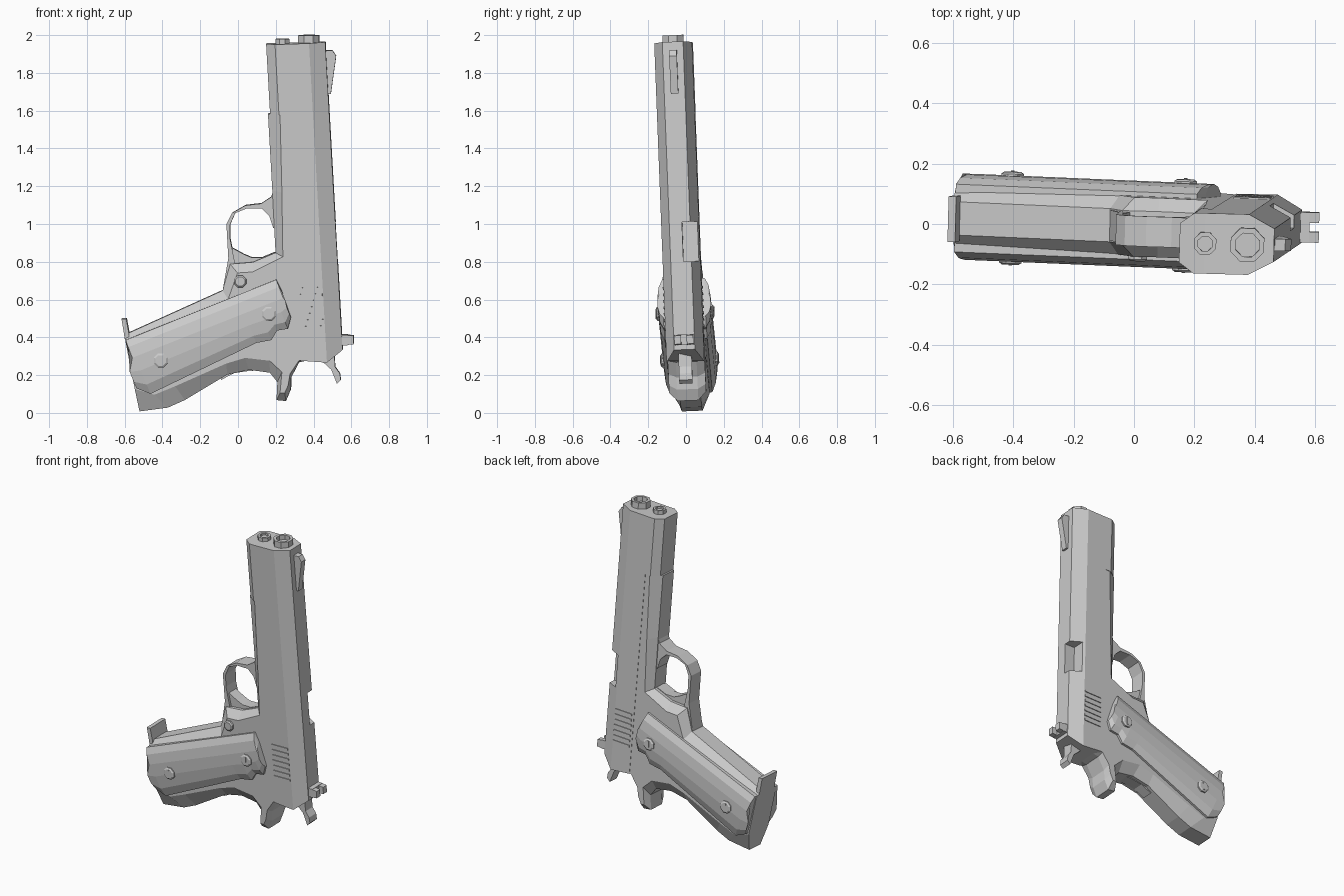
import bpy, bmesh, math
from mathutils import Vector

if "Cube" in bpy.data.objects:
    bpy.data.objects.remove(bpy.data.objects["Cube"])

steel = bpy.data.materials.new("grey_steel")
steel.diffuse_color = (0.6, 0.6, 0.6, 1)
steel.use_nodes = True
steel.node_tree.nodes["Principled BSDF"].inputs["Base Color"].default_value = steel.diffuse_color

# Slightly tilted centre plane: y = A + B*x + C*z, v is the offset along its normal
A, B, C = 0.020, -0.026, -0.040


def place(x, v, z):
    return (x - B * v, A + B * x + C * z + v, z - C * v)


def loft(name, rings):
    """Join rings of (x, v, z) points with quads and cap both ends."""
    bm = bmesh.new()
    vs = [[bm.verts.new(place(*p)) for p in ring] for ring in rings]
    n = len(vs[0])
    for r0, r1 in zip(vs, vs[1:]):
        for i in range(n):
            j = (i + 1) % n
            bm.faces.new((r0[i], r0[j], r1[j], r1[i]))
    bm.faces.new(vs[0][::-1])
    bm.faces.new(vs[-1])
    bmesh.ops.remove_doubles(bm, verts=bm.verts, dist=1e-5)
    bmesh.ops.recalc_face_normals(bm, faces=bm.faces)
    me = bpy.data.meshes.new(name)
    bm.to_mesh(me)
    bm.free()
    me.materials.append(steel)
    ob = bpy.data.objects.new(name, me)
    bpy.context.collection.objects.link(ob)
    return ob


def plate(name, outline, v0, v1):
    """Side profile extruded from v0 to v1."""
    return loft(name, [[(x, v, z) for x, z in outline] for v in (v0, v1)])


def layered(name, layers):
    """Stack of (outline, v) layers."""
    return loft(name, [[(x, v, z) for x, z in o] for o, v in layers])


def disc(cx, cz, r, n=8):
    return [(cx + r * math.cos((i + .5) * math.tau / n),
             cz + r * math.sin((i + .5) * math.tau / n)) for i in range(n)]


def top_x(z):
    """Sighting edge of the slide."""
    return 0.555 - 0.0563 * (z - 0.33)


# Slide: (depth below the sighting edge, half width, z)
def slide_ring(half):
    side = [(top_x(z) - t, v, z) for t, v, z in half]
    return side + [(x, -v, z) for x, v, z in reversed(side)]


slide = loft("slide", [
    slide_ring([(0, .055, .335), (.085, .1, .27), (.222, .1, .28)]),
    slide_ring([(0, .055, 1.965), (.085, .1, 1.96), (.23, .1, 1.955)])])
loft("slide_nose", [
    slide_ring([(.1, .1, z0), (.265, .1, z0), (.313, .065, z0)])
    for z0 in (1.582, 1.955)])

# Ejection port cut into one upper corner of the slide
cutter = loft("port_cutter", [
    [(top_x(z) - .07, .012, z), (top_x(z) + .1, .012, z),
     (top_x(z) + .1, .15, z), (top_x(z) - .07, .15, z)] for z in (.80, 1.01)])
cutter.hide_render = True
cut = slide.modifiers.new("port", 'BOOLEAN')
cut.operation = 'DIFFERENCE'
cut.solver = 'EXACT'
cut.object = cutter
bpy.context.view_layer.objects.active = slide
bpy.ops.object.modifier_apply(modifier="port")
bpy.data.objects.remove(cutter)

# Rear slide serrations on both sides
for i in range(7):
    z = .45 + i * .034
    x = top_x(z)
    bar = [(x - .21, z), (x - .09, z + .004), (x - .09, z + .016), (x - .21, z + .012)]
    for s in (1, -1):
        plate("serration", bar, s * .095, s * .105)


# Barrel with bore, and recoil rod
def tube(name, cx, r, bore, z0, z1, depth):
    rings = []
    for rad, z in ((r, z0), (r, z1), (bore, z1), (bore, z1 - depth)):
        rings.append([(x, v, z) for x, v in disc(cx, 0, rad)])
    loft(name, rings)


tube("barrel", .375, .06, .042, 1.9, 2.0, .03)
tube("recoil_rod", .235, .04, .026, 1.9, 1.98, .012)

# Sights
plate("front_sight", [(.455, 1.92), (.5, 1.92), (.52, 1.89), (.492, 1.69), (.47, 1.69)],
      -.02, .02)
plate("rear_sight_base", [(.54, .36), (.58, .36), (.58, .415), (.54, .415)], -.05, .05)
for s in (1, -1):
    plate("rear_sight_ear", [(.56, .36), (.612, .365), (.612, .41), (.56, .415)],
          s * .015, s * .05)

# Frame and grip: outer outline paired with a narrower outline on the flanks
frame_pairs = [
    (.16, 1.585, .225, 1.585), (.183, 1.18, .235, 1.17), (.2, .85, .24, .83),
    (.08, .80, .08, .75), (-.04, .79, 0, .745), (-.08, .65, -.05, .605),
    (-.6, .415, -.592, .375), (-.52, .01, -.544, .13), (-.37, .03, -.44, .10),
    (-.28, .07, -.33, .145), (-.055, .205, -.06, .265), (.06, .23, .04, .295),
    (.17, .215, .17, .28), (.21, .165, .235, .22), (.205, .07, .225, .11),
    (.255, .065, .25, .11), (.28, .125, .268, .15), (.283, .19, .278, .21),
    (.325, .27, .325, .28), (.37, .28, .37, .29), (.30, 1.585, .30, 1.585)]
outer = [(a, b) for a, b, c, d in frame_pairs]
inner = [(c, d) for a, b, c, d in frame_pairs]
layered("frame", [(inner, -.098), (outer, -.055), (outer, .055), (inner, .098)])

# Trigger guard loop and trigger
plate("trigger_guard", [
    (.19, 1.19), (.177, 1.145), (.124, 1.11), (.04, 1.10), (-.03, 1.06), (-.06, 1.0),
    (-.05, .82), (-.08, .65), (0, .72), (-.02, .82), (-.04, .92), (-.04, 1.0),
    (-.013, 1.06), (.05, 1.085), (.125, 1.085), (.167, 1.045), (.188, .98),
    (.21, .98), (.22, 1.1)], -.05, .05)
plate("trigger", [(-.03, .875), (.03, .842), (.07, .825), (.13, .825), (.19, .85),
                  (.23, .86), (.23, .76), (-.02, .76)], -.035, .035)

# Hammer and grip safety
plate("hammer", [(.42, .33), (.44, .28), (.495, .23), (.525, .155), (.545, .175),
                 (.54, .21), (.515, .245), (.51, .33)], -.035, .035)
plate("grip_safety", [(-.09, .175), (-.09, .19), (0, .25), (.08, .27), (.15, .23),
                      (.05, .222), (-.02, .212)], -.035, .035)

# Magazine lip at the foot of the grip
plate("magazine_lip", [(-.615, .5), (-.59, .5), (-.575, .42), (-.575, .38),
                       (-.598, .395), (-.603, .43)], -.075, .075)

# Rounded grip panels, crowned about the grip's long axis
panel = [(-.592, .39), (.205, .71), (.235, .65), (.283, .51), (.267, .45), (.21, .44),
         (.18, .39), (.1, .375), (-.46, .105), (-.535, .135)]
axis_point = Vector((-.56, .26))
axis = Vector((.93, .367)).normalized()


def crowned(k):
    """Outline pulled towards the grip axis by factor k."""
    result = []
    for p in panel:
        d = Vector(p) - axis_point
        along = axis * d.dot(axis)
        q = axis_point + along + (d - along) * k
        result.append((q.x, q.y))
    return result


for s in (1, -1):
    layered("grip_panel", [(panel, s * .08), (panel, s * .112),
                           (crowned(.7), s * .132), (crowned(.25), s * .141)])
    # Slotted grip screws
    for cx, cz in ((-.405, .283), (.167, .53)):
        layered("grip_screw", [(disc(cx, cz, .04), s * .1), (disc(cx, cz, .04), s * .147),
                               (disc(cx, cz, .03), s * .153)])
        plate("screw_slot", [(cx - .006, cz - .026), (cx + .006, cz - .026),
                             (cx + .006, cz + .026), (cx - .006, cz + .026)],
              s * .15, s * .156)

# Magazine release button on the front flank only
layered("magazine_release", [(disc(.015, .70, .034), -.05), (disc(.015, .70, .034), -.108),
                             (disc(.015, .70, .026), -.114)])
